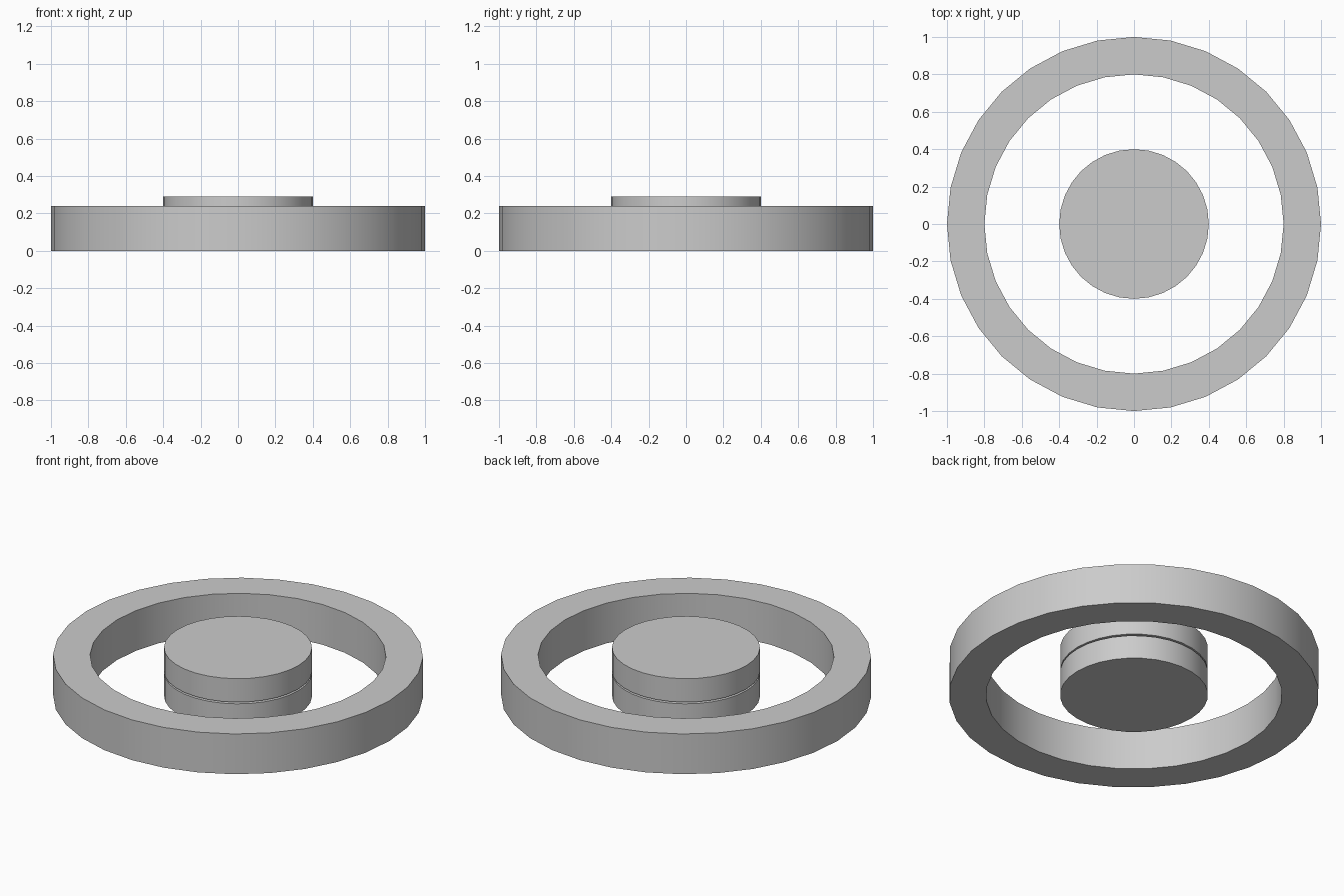
import bpy
import bmesh
import math

if "Cube" in bpy.data.objects:
    bpy.data.objects.remove(bpy.data.objects["Cube"])

SIDES = 32


def revolve(name, profile, closed):
    """Spin a list of (radius, z) points into a solid; open profiles get flat caps."""
    bm = bmesh.new()
    rows = []
    for r, z in profile:
        rows.append([bm.verts.new((r * math.cos(2 * math.pi * i / SIDES),
                                   r * math.sin(2 * math.pi * i / SIDES), z))
                     for i in range(SIDES)])
    pairs = list(zip(rows, rows[1:]))
    if closed:
        pairs.append((rows[-1], rows[0]))
    for a, b in pairs:
        for i in range(SIDES):
            j = (i + 1) % SIDES
            bm.faces.new((a[i], a[j], b[j], b[i]))
    if not closed:
        bm.faces.new(rows[0][::-1])
        bm.faces.new(rows[-1])
    bmesh.ops.recalc_face_normals(bm, faces=bm.faces[:])
    mesh = bpy.data.meshes.new(name)
    bm.to_mesh(mesh)
    bm.free()
    obj = bpy.data.objects.new(name, mesh)
    bpy.context.collection.objects.link(obj)
    bpy.ops.object.select_all(action='DESELECT')
    obj.select_set(True)
    bpy.context.view_layer.objects.active = obj
    bpy.ops.object.shade_smooth_by_angle(angle=math.radians(30))
    return obj


# Outer ring with a square cross-section
revolve("outer_ring", [(0.8, 0), (1, 0), (1, 0.24), (0.8, 0.24)], True)

# Two centre discs, stacked with a hairline gap
for name, z in (("lower_disc", 0.0), ("upper_disc", 0.15)):
    revolve(name, [(0.4, z), (0.4, z + 0.14)], False)
